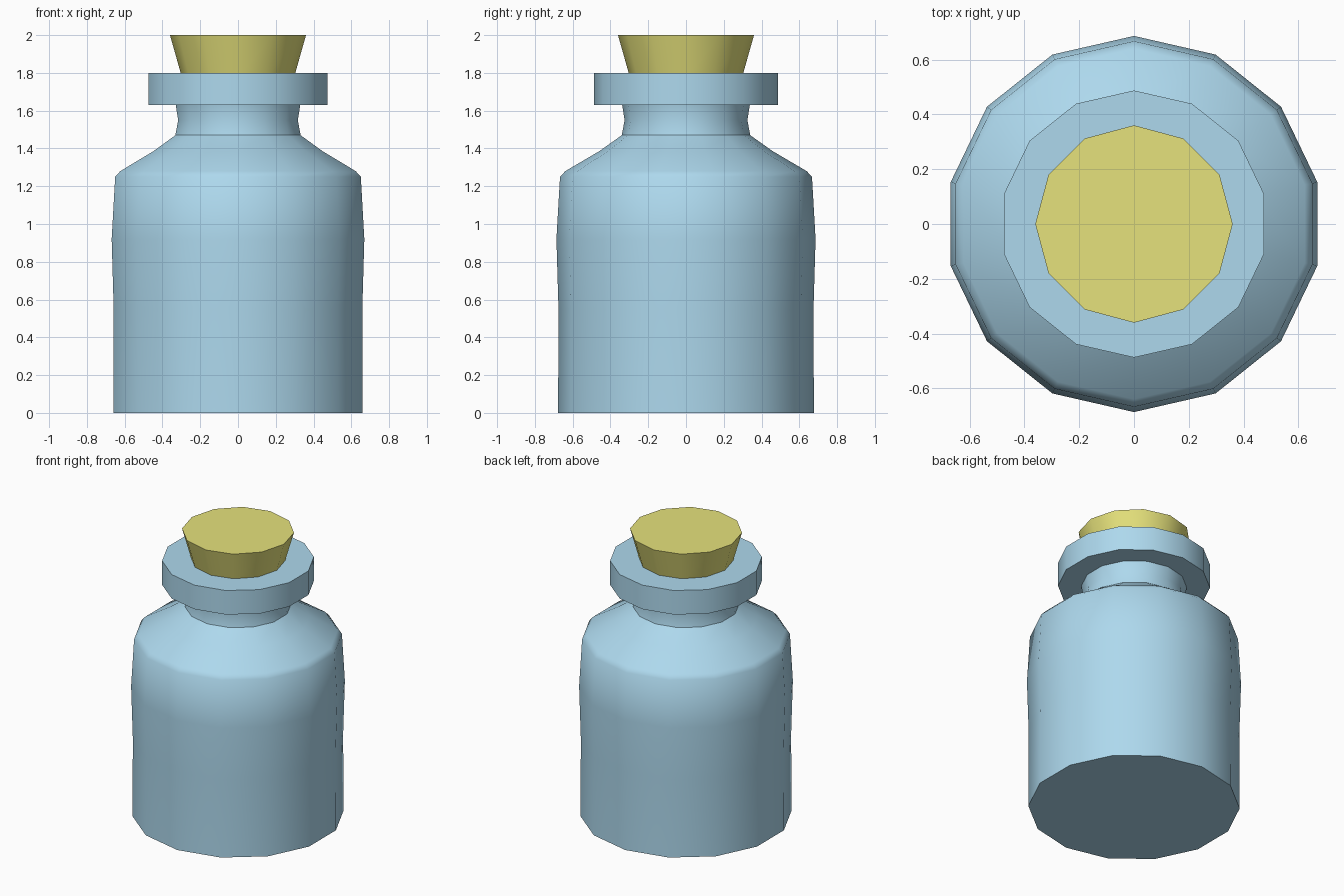
import bpy, bmesh, math

if "Cube" in bpy.data.objects:
    bpy.data.objects.remove(bpy.data.objects["Cube"])


def material(name, color):
    mat = bpy.data.materials.new(name)
    mat.diffuse_color = color
    mat.use_nodes = True
    mat.node_tree.nodes["Principled BSDF"].inputs["Base Color"].default_value = mat.diffuse_color
    return mat


def lathe(name, profile, sides, start, mat):
    """Closed solid of revolution from (radius, z) points, bottom to top."""
    bm = bmesh.new()
    rings = []
    for r, z in profile:
        angles = [start + 2 * math.pi * i / sides for i in range(sides)]
        rings.append([bm.verts.new((r * math.cos(a), r * math.sin(a), z)) for a in angles])
    for low, high in zip(rings, rings[1:]):
        for i in range(sides):
            j = (i + 1) % sides
            bm.faces.new((low[i], low[j], high[j], high[i]))
    bm.faces.new(rings[0][::-1])
    bm.faces.new(rings[-1])
    mesh = bpy.data.meshes.new(name)
    bm.to_mesh(mesh)
    bm.free()
    obj = bpy.data.objects.new(name, mesh)
    bpy.context.collection.objects.link(obj)
    mesh.materials.append(mat)
    bpy.ops.object.select_all(action='DESELECT')
    obj.select_set(True)
    bpy.context.view_layer.objects.active = obj
    bpy.ops.object.shade_smooth_by_angle(angle=math.radians(42))
    return obj


glass = material("blue_glass", (0.42, 0.69, 0.85, 1))
cork = material("yellow_cork", (0.79, 0.76, 0.2, 1))

# Bottle: body, shoulder, waisted neck and flat rim
lathe("bottle", [
    (0.677, 0), (0.675, 0.55), (0.686, 0.92), (0.667, 1.25), (0.639, 1.28),
    (0.46, 1.385), (0.34, 1.47), (0.325, 1.55), (0.338, 1.63),
    (0.487, 1.63), (0.487, 1.80),
], 14, math.pi / 2, glass)

# Tapered stopper, set slightly into the rim
lathe("stopper", [(0.295, 1.77), (0.36, 2.0)], 12, 0, cork)
